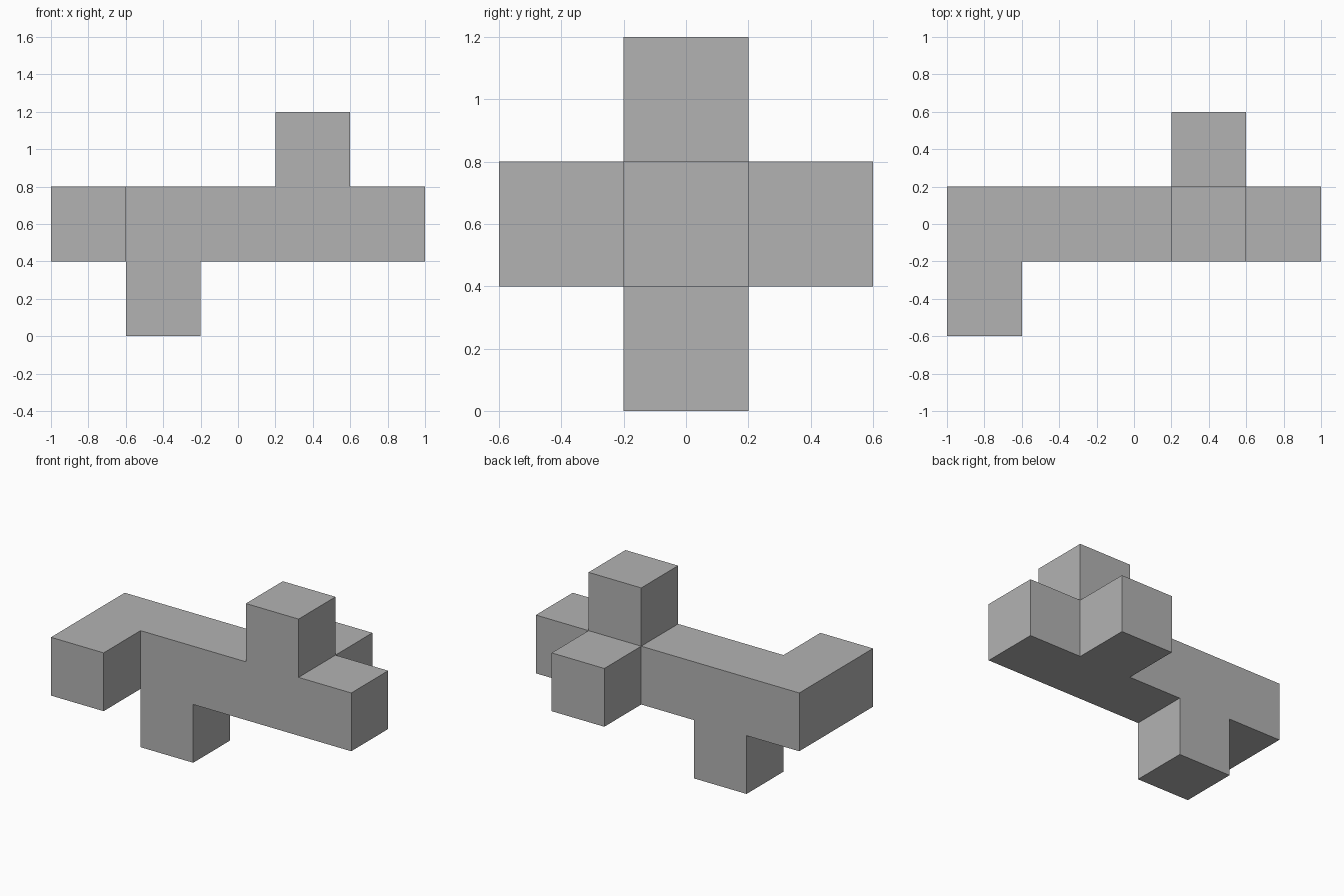
import bpy
import bmesh
from mathutils import Vector

cube = bpy.data.objects.get("Cube")
if cube:
    bpy.data.objects.remove(cube, do_unlink=True)

SIZE = 0.4                       # edge of one cubic block
ORIGIN = Vector((0, 0, 0.6))     # centre of the middle block

# Material
grey = bpy.data.materials.new("plain_grey")
grey.use_nodes = True
colour = (0.45, 0.45, 0.45, 1)
grey.diffuse_color = colour
grey.node_tree.nodes["Principled BSDF"].inputs["Base Color"].default_value = colour

# Blocks on a grid: a straight bar with four side blocks
bar = {(i, 0, 0) for i in range(-2, 3)}
front_block = (-2, -1, 0)
lower_block = (-1, 0, -1)
upper_block = (1, 0, 1)
back_block = (1, 1, 0)
blocks = bar | {front_block, lower_block, upper_block, back_block}


def add_face(bm, block, axis, sign):
    """Add the outward-facing square on one side of a block."""
    corners = []
    for u, v in ((-1, -1), (1, -1), (1, 1), (-1, 1)):
        offset = Vector((0, 0, 0))
        offset[axis] = sign
        offset[(axis + 1) % 3] = u
        offset[(axis + 2) % 3] = v
        corners.append(bm.verts.new(ORIGIN + (Vector(block) + offset / 2) * SIZE))
    bm.faces.new(corners if sign > 0 else corners[::-1])


# Outer skin: only the sides that touch no other block
bm = bmesh.new()
for block in sorted(blocks):
    for axis in range(3):
        for sign in (-1, 1):
            neighbour = list(block)
            neighbour[axis] += sign
            if tuple(neighbour) not in blocks:
                add_face(bm, block, axis, sign)

# Weld the squares and merge coplanar ones into clean flat faces
bmesh.ops.remove_doubles(bm, verts=bm.verts[:], dist=0.001)
bmesh.ops.dissolve_limit(bm, angle_limit=0.01, verts=bm.verts[:], edges=bm.edges[:])

mesh = bpy.data.meshes.new("branched_block_bar")
bm.to_mesh(mesh)
bm.free()
mesh.materials.append(grey)
body = bpy.data.objects.new("branched_block_bar", mesh)
bpy.context.collection.objects.link(body)
